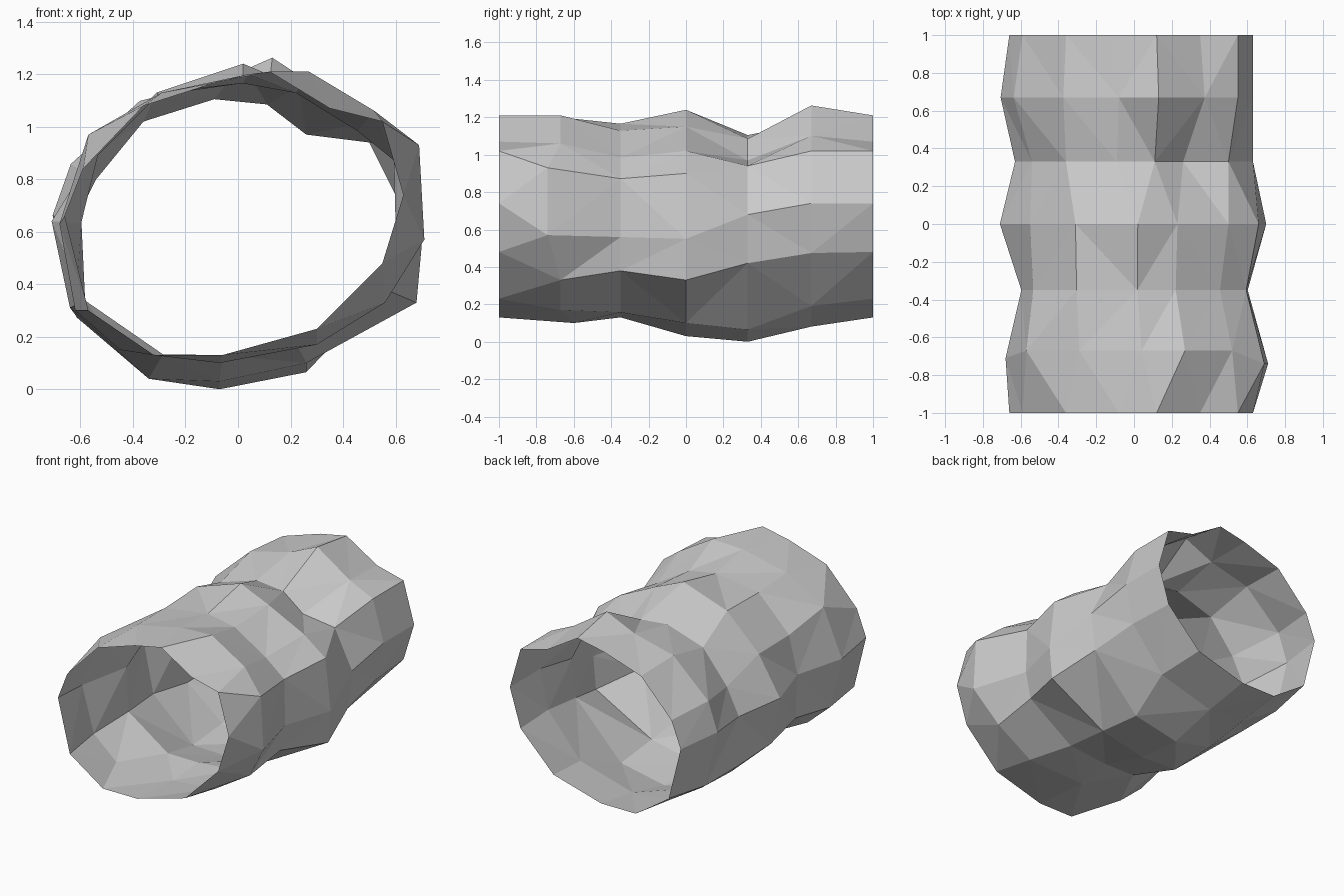
import bpy, bmesh

if "Cube" in bpy.data.objects:
    bpy.data.objects.remove(bpy.data.objects["Cube"])

CENTRE_Z = 0.62

# 13-point cross-sections (x, z), anticlockwise from the right wall
END = [(.63, .74), (.55, 1.02), (.35, 1.07), (.12, 1.21), (-.08, 1.17), (-.36, 1.08), (-.59, .84),
       (-.66, .66), (-.57, .30), (-.32, .13), (-.06, .13), (.30, .23), (.55, .48)]
BULGE = [(.71, .57), (.69, .93), (.52, 1.06), (.27, 1.21), (.04, 1.20), (-.29, 1.13), (-.57, .97),
         (-.68, .63), (-.62, .30), (-.45, .15), (-.07, .10), (.30, .17), (.56, .33)]
MIDDLE = [(.70, .55), (.66, .90), (.50, 1.02), (.23, 1.15), (.02, 1.24), (-.31, 1.13), (-.55, .90),
          (-.71, .64), (-.64, .31), (-.34, .04), (-.07, .03), (.26, .10), (.68, .33)]
DIP = [(.63, .68), (.50, .94), (.26, .97), (.11, 1.085), (-.09, 1.105), (-.36, 1.02), (-.54, .80),
       (-.63, .62), (-.61, .27), (-.35, .06), (-.07, 0), (.26, .065), (.60, .42)]


def scaled(profile, factors):
    """Push each profile point in or out from the tunnel axis."""
    return [(x * f, CENTRE_Z + (z - CENTRE_Z) * f) for (x, z), f in zip(profile, factors)]


# Rings from front to back; both ends match so the tunnel piece tiles
rings = [
    (-1, END),
    (-.67, BULGE),
    (-.35, scaled(MIDDLE, [.86, .90, .91, .96, .88, .98, .97, .84, .91, .84, .83, .89, .83])),
    (0, MIDDLE),
    (.33, DIP),
    (.67, scaled(END, [1, 1, 1.07, 1.09, 1, 1.04, 1.08, 1.07, 1.08, 1.06, 1.1, 1.1, 1.04])),
    (1, END),
]

# Open rocky tunnel skin, flat shaded and triangulated
bm = bmesh.new()
loops = [[bm.verts.new((x, y, z)) for x, z in pts] for y, pts in rings]
for i in (0, 1):                      # right wall bulge leans forward
    loops[1][i].co.y = -.74
loops[1][7].co.y = -.71
loops[1][10].co.y = -.60
n = len(END)
for a, b in zip(loops, loops[1:]):
    for i in range(n):
        j = (i + 1) % n
        bm.faces.new((a[i], b[i], b[j], a[j]))
bmesh.ops.triangulate(bm, faces=bm.faces[:], quad_method='SHORT_EDGE')
bmesh.ops.recalc_face_normals(bm, faces=bm.faces[:])
# Make the normals face outwards
f = max(bm.faces, key=lambda f: f.calc_center_median().z)
if f.normal.z < 0:
    bmesh.ops.reverse_faces(bm, faces=bm.faces[:])

mesh = bpy.data.meshes.new("tunnel_wall")
bm.to_mesh(mesh)
bm.free()
bpy.context.collection.objects.link(bpy.data.objects.new("tunnel_wall", mesh))
